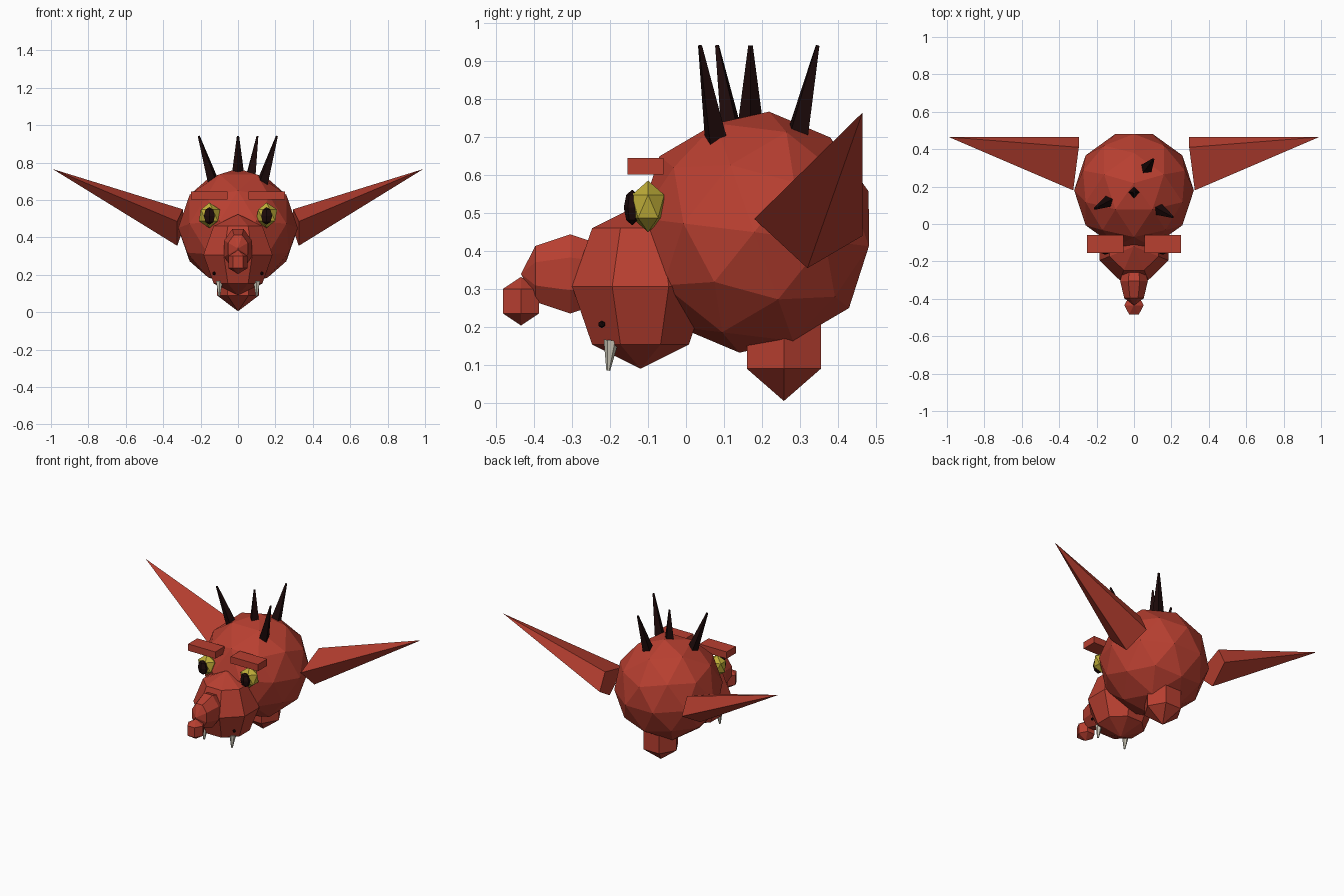
import bpy, bmesh, math
from mathutils import Vector, Matrix, Euler

default = bpy.data.objects.get("Cube")
if default:
    bpy.data.objects.remove(default, do_unlink=True)


def material(name, rgb):
    m = bpy.data.materials.new(name)
    m.use_nodes = True
    m.diffuse_color = (*rgb, 1)
    m.node_tree.nodes["Principled BSDF"].inputs["Base Color"].default_value = (*rgb, 1)
    return m


RED = material("red skin", (0.48, 0.05, 0.03))
YELLOW = material("yellow eye", (0.52, 0.42, 0.04))
DARK = material("dark horn", (0.012, 0.003, 0.003))
IVORY = material("ivory tooth", (0.6, 0.57, 0.47))


def finish(name, bm, mat):
    bmesh.ops.recalc_face_normals(bm, faces=bm.faces)
    mesh = bpy.data.meshes.new(name)
    bm.to_mesh(mesh)
    bm.free()
    mesh.materials.append(mat)
    obj = bpy.data.objects.new(name, mesh)
    bpy.context.scene.collection.objects.link(obj)
    return obj


def placed(loc, size, rot=(0, 0, 0), spin=0):
    """Spin about the own axis, tilt, stretch, then move into place."""
    turn = Euler([math.radians(a) for a in rot]).to_matrix().to_4x4()
    return (Matrix.Translation(loc) @ Matrix.Diagonal((*size, 1)) @ turn
            @ Matrix.Rotation(math.radians(spin), 4, "Z"))


def ball(name, mat, loc, size, segs, rings, rot=(0, 0, 0), spin=0):
    bm = bmesh.new()
    bmesh.ops.create_uvsphere(bm, u_segments=segs, v_segments=rings, radius=1,
                              matrix=placed(loc, size, rot, spin))
    return finish(name, bm, mat)


def ico(name, mat, loc, size, subdiv, rot=(0, 0, 0), spin=0):
    bm = bmesh.new()
    bmesh.ops.create_icosphere(bm, subdivisions=subdiv, radius=1,
                               matrix=placed(loc, size, rot, spin))
    return finish(name, bm, mat)


def spike(name, mat, base, tip, r1, r2, sides):
    base, tip = Vector(base), Vector(tip)
    axis = tip - base
    bm = bmesh.new()
    bmesh.ops.create_cone(bm, cap_ends=True, segments=sides, radius1=r1, radius2=r2,
                          depth=axis.length,
                          matrix=Matrix.Translation((base + tip) / 2)
                          @ axis.to_track_quat("Z", "Y").to_matrix().to_4x4())
    return finish(name, bm, mat)


# Head, neck stub, snout and nose
ico("head", RED, (0, 0.18, 0.45), (0.32, 0.32, 0.32), 2, rot=(-7, 0, 0), spin=90)
ball("neck", RED, (0, 0.258, 0.175), (0.13, 0.13, 0.17), 6, 3, spin=30)
ball("snout", RED, (0, -0.12, 0.307), (0.2, 0.195, 0.217), 8, 4, spin=22.5)
ball("nose_bridge", RED, (0, -0.305, 0.34), (0.08, 0.13, 0.113), 8, 4, rot=(90, 0, 0), spin=22.5)
ball("nose_tip", RED, (0, -0.435, 0.268), (0.06, 0.064, 0.064), 6, 3, spin=30)

# Horns: base and tip
horns = [((0, 0.17, 0.73), (0, 0.17, 0.942)),
         ((0.065, 0.295, 0.71), (0.104, 0.347, 0.942)),
         ((-0.13, 0.125, 0.69), (-0.21, 0.082, 0.942)),
         ((0.13, 0.08, 0.69), (0.208, 0.037, 0.942))]
for i, (base, tip) in enumerate(horns):
    spike(f"horn_{i + 1}", DARK, base, tip, 0.034, 0.006, 4)

for side, s in (("left", 1), ("right", -1)):
    # Pointed ear: four-sided pyramid
    bm = bmesh.new()
    tip = bm.verts.new((s * 0.99, 0.465, 0.765))
    base = [bm.verts.new((s * x, y, z)) for x, y, z in
            ((0.325, 0.18, 0.485), (0.325, 0.32, 0.355),
             (0.295, 0.465, 0.44), (0.295, 0.41, 0.55))]
    bm.faces.new(base)
    for a, b in zip(base, base[1:] + base[:1]):
        bm.faces.new((a, b, tip))
    finish(f"{side}_ear", bm, RED)

    # Eye, pupil and brow
    ico(f"{side}_eye", YELLOW, (s * 0.153, -0.1, 0.518), (0.063, 0.05, 0.068), 1)
    ball(f"{side}_pupil", DARK, (s * 0.153, -0.142, 0.515), (0.034, 0.022, 0.047), 6, 4)
    bm = bmesh.new()
    bmesh.ops.create_cube(bm, size=1,
                          matrix=placed((s * 0.153, -0.107, 0.624), (0.196, 0.095, 0.044)))
    finish(f"{side}_brow", bm, RED)

    # Fang and the dark speck above it
    spike(f"{side}_fang", IVORY, (s * 0.1, -0.197, 0.165), (s * 0.1, -0.205, 0.085), 0.02, 0.005, 6)
    ico(f"{side}_lip_speck", DARK, (s * 0.128, -0.222, 0.207), (0.01, 0.01, 0.01), 1)
